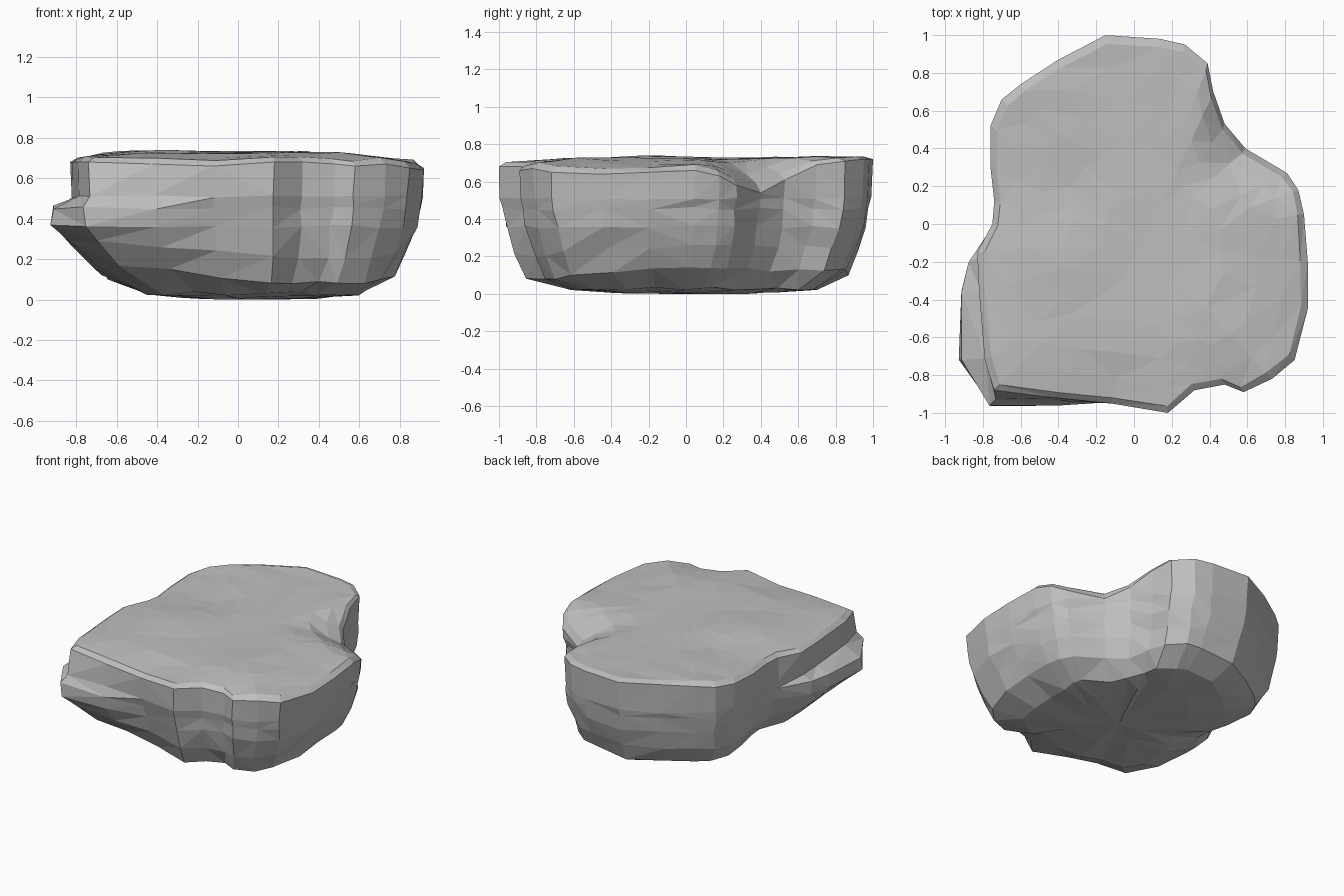
import bpy
import bmesh
import random
from mathutils import Vector, noise

random.seed(4)

default_cube = bpy.data.objects.get("Cube")
if default_cube:
    bpy.data.objects.remove(default_cube, do_unlink=True)

# Upper rim of the boulder, clockwise from the left side
RIM = [
    (.9, .05, .66), (.92, -.2, .65), (.92, -.45, .64), (.85, -.72, .65),
    (.73, -.82, .67), (.58, -.89, .66), (.48, -.85, .67), (.32, -.88, .68),
    (.18, -1, .68), (-.12, -.95, .66), (-.42, -.92, .67), (-.74, -.88, .68),
    (-.79, -.72, .68), (-.82, -.36, .68), (-.83, -.15, .68), (-.75, 0, .68),
    (-.74, .12, .68), (-.76, .3, .68), (-.76, .52, .69), (-.7, .66, .7),
    (-.6, .74, .71), (-.4, .87, .72), (-.15, 1, .72), (.14, .98, .72),
    (.27, .95, .72), (.39, .85, .71), (.42, .7, .69), (.48, .53, .61),
    (.59, .4, .54), (.81, .27, .58), (.87, .18, .63),
]
# Outward push of the broken ledge below the rim, by rim index
LEDGE = {10: (0, -.035), 11: (-.02, -.09), 12: (-.13, 0), 13: (-.09, 0), 14: (-.04, -.05)}

# Wall and underside levels: height, pull towards the middle
LEVELS = [(.01, .66), (.03, .38), (.1, .165), (.22, .095), (.36, .045), (.455, .025)]
# Top levels: pull towards the middle, flattening
TOP_LEVELS = [(.04, .2), (.16, .5), (.32, .87), (.52, 1), (.75, 1)]
MIDDLE = Vector((.05, -.1))
CREST = .728


def clamp(value):
    return max(0.0, min(1.0, value))


def pulled(point, fraction):
    return point.lerp(MIDDLE, fraction)


def rough(point, z, amount):
    """Shift a point at random for chipped facets."""
    shift = [random.uniform(-amount, amount) for axis in range(3)]
    return Vector((point.x + shift[0], point.y + shift[1], max(0, z + shift[2])))


def crest_height(point):
    """Gently uneven top surface."""
    return CREST + .025 * noise.noise(Vector((point.x * 2.2, point.y * 2.2, 1)))


def bottom_lift(x, y):
    """Raise the lower edge at the ledge corner and left side, drop it in front."""
    corner = clamp((-x - y - .7) / .8)
    side = clamp(x - .3 + y * .5)
    front = clamp(-2 * y - 1)
    return .08 * corner + .06 * side - .025 * front


def side_ring(z, fraction):
    """One horizontal ring of the wall: undercut on the right, steep at the back."""
    ring = []
    for index, (x, y, rim_z) in enumerate(RIM):
        outer = Vector((x, y)) + Vector(LEDGE.get(index, (0, 0)))
        pull = fraction * (1 - .3 * clamp(y * 2))
        if z < .2:
            pull *= 1 + .35 * clamp(-x)
        elif index in LEDGE:
            pull *= clamp((.36 - z) / .16)
        height = z + bottom_lift(x, y) * (.05 < z < .3)
        ring.append(rough(pulled(outer, min(.8, pull)), height, .01))
    return ring


def shoulder_ring():
    """Ring just below the rim: a ledge step on the right, plain wall elsewhere."""
    ring = []
    for index, (x, y, rim_z) in enumerate(RIM):
        front_push = LEDGE.get(index, (0, 0))[1]
        point = pulled(Vector((x, y + .7 * front_push)), .01)
        ring.append(rough(point, min(.51, rim_z - .03), .007))
    return ring


def rim_ring():
    return [Vector(point) for point in RIM]


def top_ring(fraction, flatness):
    ring = []
    for x, y, rim_z in RIM:
        point = pulled(Vector((x, y)), fraction)
        edge_z = rim_z + .018
        z = edge_z + (crest_height(point) - edge_z) * flatness
        ring.append(rough(point, z, .006 * (1 - fraction)))
    return ring


def build_boulder():
    bm = bmesh.new()
    outlines = [side_ring(z, fraction) for z, fraction in LEVELS]
    outlines += [shoulder_ring(), rim_ring()]
    outlines += [top_ring(fraction, flat) for fraction, flat in TOP_LEVELS]
    rings = [[bm.verts.new(point) for point in outline] for outline in outlines]
    count = len(RIM)

    # Skin between neighbouring rings
    for lower, upper in zip(rings, rings[1:]):
        for i in range(count):
            j = (i + 1) % count
            bm.faces.new((lower[i], lower[j], upper[j], upper[i]))

    # Close the underside and the top
    for ring, z in ((rings[0], 0), (rings[-1], crest_height(MIDDLE))):
        hub = bm.verts.new((MIDDLE.x, MIDDLE.y, z))
        for i in range(count):
            bm.faces.new((ring[i], ring[(i + 1) % count], hub))

    bmesh.ops.triangulate(bm, faces=bm.faces[:], quad_method='SHORT_EDGE')
    # Merge crowded points near the middle into larger facets
    crowded = rings[0] + rings[-2] + rings[-1]
    bmesh.ops.remove_doubles(bm, verts=crowded, dist=.08)
    bmesh.ops.recalc_face_normals(bm, faces=bm.faces[:])
    mesh = bpy.data.meshes.new("boulder")
    bm.to_mesh(mesh)
    bm.free()
    return mesh


# Plain grey stone
stone = bpy.data.materials.new("grey_stone")
stone.use_nodes = True
grey = (.52, .52, .52, 1)
stone.diffuse_color = grey
shader = next(n for n in stone.node_tree.nodes if n.type == 'BSDF_PRINCIPLED')
shader.inputs["Base Color"].default_value = grey
shader.inputs["Roughness"].default_value = .9

boulder = bpy.data.objects.new("boulder", build_boulder())
boulder.data.materials.append(stone)
bpy.context.collection.objects.link(boulder)
